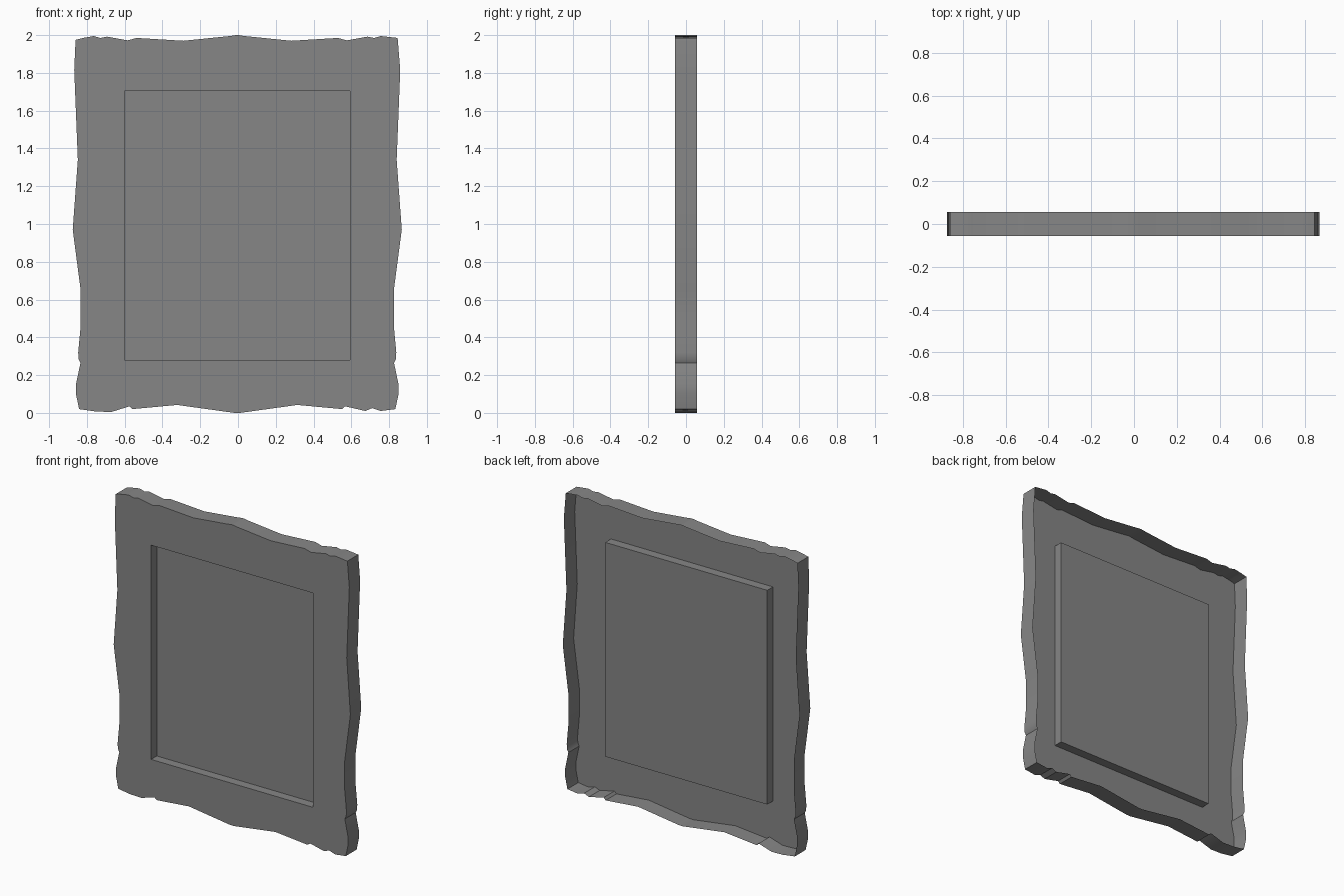
import bpy
import bmesh
import math

cube = bpy.data.objects.get("Cube")
if cube:
    bpy.data.objects.remove(cube, do_unlink=True)

FRONT, PANEL, BACK = -0.057, 0.003, 0.057
MIDDLE = -0.004

grey = bpy.data.materials.new("stone_grey")
grey.use_nodes = True
colour = (0.24, 0.24, 0.24, 1)
grey.diffuse_color = colour
grey.node_tree.nodes["Principled BSDF"].inputs["Base Color"].default_value = colour

# Wavy outline, one half, as (distance from the middle, height)
top_edge = [(0.006, 2.0), (0.04, 1.995), (0.285, 1.97), (0.534, 1.985), (0.58, 1.972),
            (0.69, 1.992), (0.725, 1.985), (0.76, 1.995)]
side_edge = [(0.863, 1.815), (0.844, 1.34), (0.871, 0.97), (0.829, 0.65), (0.829, 0.46),
             (0.842, 0.32), (0.84, 0.285), (0.83, 0.265), (0.853, 0.155), (0.854, 0.1),
             (0.837, 0.02)]
bottom_edge = [(0.57, 0.035), (0.556, 0.02), (0.318, 0.042), (0.015, 0.0)]

# Corners differ a little between the two sides
left_half = (top_edge + [(0.849, 1.985)] + side_edge
             + [(0.759, 0.01), (0.714, 0.025), (0.679, 0.01)] + bottom_edge)
right_half = (top_edge + [(0.816, 1.985), (0.856, 1.975)] + side_edge
              + [(0.746, 0.007), (0.666, 0.005)] + bottom_edge)
outline = ([(MIDDLE + x, z) for x, z in left_half]
           + [(MIDDLE - x, z) for x, z in reversed(right_half)])
opening = [(-0.6, 0.28), (0.592, 0.28), (0.592, 1.705), (-0.6, 1.705)]


def make_loop(bm, points, y):
    verts = [bm.verts.new((x, y, z)) for x, z in points]
    return [bm.edges.new((v, verts[i - 1])) for i, v in enumerate(verts)]


def extrude_back(bm, edges, depth):
    result = bmesh.ops.extrude_edge_only(bm, edges=edges)["geom"]
    verts = [g for g in result if isinstance(g, bmesh.types.BMVert)]
    bmesh.ops.translate(bm, verts=verts, vec=(0, depth, 0))


def finish(bm, name):
    # Make the sheet face the front consistently
    bmesh.ops.recalc_face_normals(bm, faces=bm.faces)
    bm.normal_update()
    flat = max(bm.faces, key=lambda f: abs(f.normal.y) * f.calc_area())
    if flat.normal.y > 0:
        bmesh.ops.reverse_faces(bm, faces=bm.faces)
    mesh = bpy.data.meshes.new(name)
    bm.to_mesh(mesh)
    bm.free()
    mesh.materials.append(grey)
    obj = bpy.data.objects.new(name, mesh)
    bpy.context.collection.objects.link(obj)
    bpy.ops.object.select_all(action="DESELECT")
    obj.select_set(True)
    bpy.context.view_layer.objects.active = obj
    bpy.ops.object.shade_smooth_by_angle(angle=math.radians(30))


# Frame: front sheet with an opening, outer rim and recess walls, open behind
bm = bmesh.new()
outer = make_loop(bm, outline, FRONT)
inner = make_loop(bm, opening, FRONT)
bmesh.ops.triangle_fill(bm, edges=outer + inner, use_beauty=True, normal=(0, -1, 0))
extrude_back(bm, outer, BACK - FRONT)
extrude_back(bm, inner, PANEL - FRONT)
finish(bm, "frame")

# Flat panel at the bottom of the recess
bm = bmesh.new()
bm.faces.new([bm.verts.new((x, PANEL, z)) for x, z in opening])
finish(bm, "recessed_panel")
